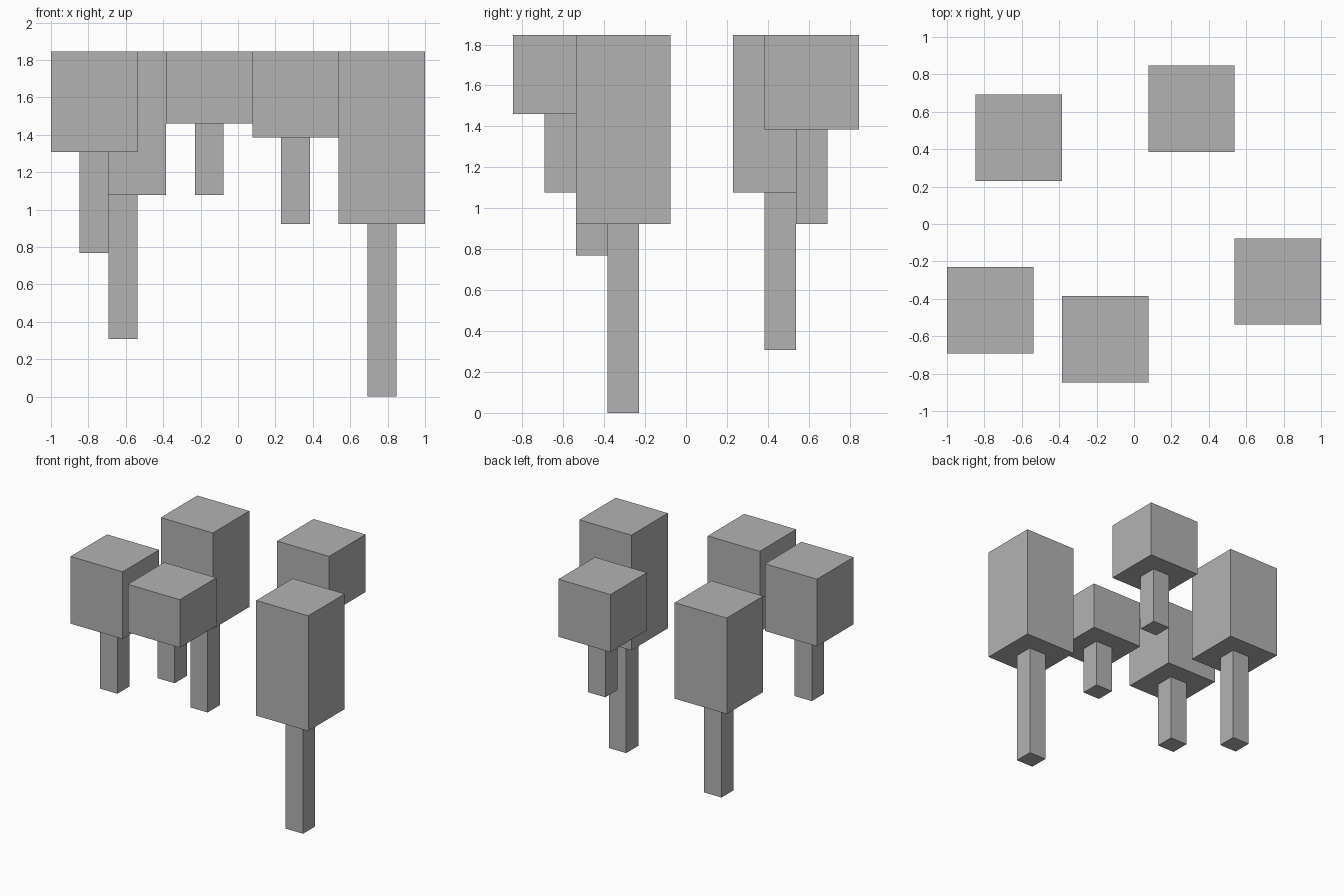
import bpy

if "Cube" in bpy.data.objects:
    bpy.data.objects.remove(bpy.data.objects["Cube"])

U = 2 / 13      # grid unit: the model is 13 units wide
TOP = 12        # all block tops are level

grey = bpy.data.materials.new("plain_grey")
grey.diffuse_color = (0.45, 0.45, 0.45, 1)
grey.use_nodes = True
grey.node_tree.nodes["Principled BSDF"].inputs["Base Color"].default_value = grey.diffuse_color


def box(name, x, y, width, z0, z1):
    """Square box centred on x, y between two heights, in grid units."""
    bpy.ops.mesh.primitive_cube_add(size=1)
    ob = bpy.context.object
    ob.name = name
    for v in ob.data.vertices:
        v.co = ((x + v.co.x * width) * U,
                (y + v.co.y * width) * U,
                (z0 + (v.co.z + 0.5) * (z1 - z0)) * U)
    ob.data.materials.append(grey)


# Each pillar: centre x, centre y, block height (the stem is equally long)
pillars = {
    "left_front": (-5, -3, 3.5),
    "left_back": (-4, 3, 5),
    "middle_front": (-1, -4, 2.5),
    "middle_back": (2, 4, 3),
    "right": (5, -2, 6),
}

for name, (x, y, h) in pillars.items():
    box(name + "_block", x, y, 3, TOP - h, TOP)
    box(name + "_stem", x, y, 1, TOP - 2 * h, TOP - h)
